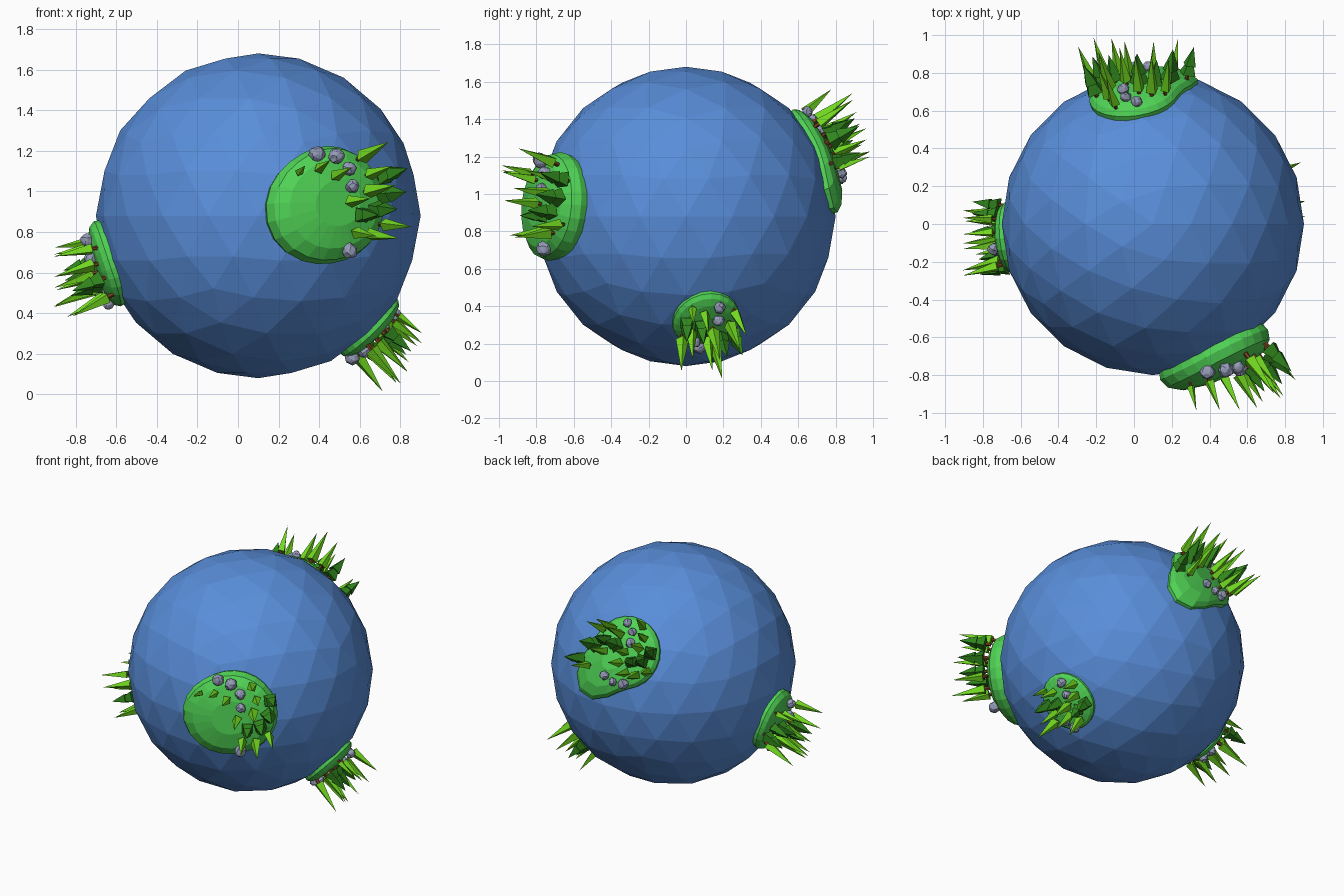
import bpy, bmesh, math, random
from mathutils import Vector, Matrix

if "Cube" in bpy.data.objects:
    bpy.data.objects.remove(bpy.data.objects["Cube"])

random.seed(4)
CENTRE = Vector((0.1, 0, 0.88))
R = 0.8


def material(name, rgb):
    m = bpy.data.materials.new(name)
    m.diffuse_color = (*rgb, 1)
    m.use_nodes = True
    m.node_tree.nodes["Principled BSDF"].inputs["Base Color"].default_value = m.diffuse_color
    return m


BLUE = material("water", (0.10, 0.27, 0.70))
GREEN = material("grass", (0.08, 0.65, 0.09))
DARK = material("dark_leaf", (0.03, 0.24, 0.012))
LIME = material("light_leaf", (0.17, 0.70, 0.015))
BROWN = material("bark", (0.18, 0.05, 0.015))
GREY = material("stone", (0.30, 0.33, 0.48))


def finish(bm, name, mats):
    me = bpy.data.meshes.new(name)
    bm.to_mesh(me)
    bm.free()
    for m in mats:
        me.materials.append(m)
    ob = bpy.data.objects.new(name, me)
    bpy.context.collection.objects.link(ob)


def frame(d):
    """Columns: east, north, outward."""
    d = Vector(d).normalized()
    east = Vector((0, 0, 1)).cross(d).normalized()
    return Matrix((east, d.cross(east), d)).transposed()


def place(d, radius):
    return Matrix.Translation(CENTRE + d * radius) @ frame(d).to_4x4()


def direction(f, ang, dist):
    """Unit direction at a distance along the globe from an island middle."""
    s = math.sin(dist / R)
    return f @ Vector((s * math.cos(ang), s * math.sin(ang), math.cos(dist / R)))


# Land: a dome whose rim is a circle stretched to one side
def land(name, f, reach, height):
    bm = bmesh.new()
    n = 24
    angles = [2 * math.pi * i / n for i in range(n)]
    rings = [[bm.verts.new(CENTRE + direction(f, a, t * reach(a)) * (R + height * h)) for a in angles]
             for t, h in ((0.35, 1), (0.68, 0.95), (0.87, 0.72), (0.97, 0.3), (1.0, -0.7))]
    bm.faces.new(rings[0])
    for a, b in zip(rings, rings[1:]):
        for i in range(n):
            j = (i + 1) % n
            bm.faces.new((a[i], b[i], b[j], a[j]))
    finish(bm, name, [GREEN])


def cone(bm, m, z, r1, r2, h, sides, mat):
    before = set(bm.faces)
    bmesh.ops.create_cone(bm, cap_ends=True, segments=sides, radius1=r1, radius2=r2, depth=h,
                          matrix=m @ Matrix.Translation((0, 0, z + h / 2)))
    for face in set(bm.faces) - before:
        face.material_index = mat


# Slim trees are one tall pyramid, firs are two stacked pyramids, both on a short trunk
def tree(bm, d, ground, slim):
    foot = CENTRE + d * ground
    k = random.uniform(0.85, 1.05)
    for axis, limit in enumerate((0.92, 1.0, 0.88)):
        middle = CENTRE.z if axis == 2 else 0
        room = limit - (foot[axis] - middle) * math.copysign(1, d[axis])
        if abs(d[axis]) > 0.3 and (axis < 2 or d.z < 0):
            k = min(k, room / (abs(d[axis]) * 0.265))
    m = place(d, ground - 0.015) @ Matrix.Rotation(random.uniform(0, 3), 4, 'Z') @ Matrix.Scale(k, 4)
    cone(bm, m, 0, 0.012, 0.012, 0.05, 5, 1)
    if slim:
        cone(bm, m, 0.04, 0.036, 0, 0.225, 4, 0)
    else:
        cone(bm, m, 0.035, 0.054, 0, 0.12, 4, 0)
        cone(bm, m, 0.09, 0.042, 0, 0.115, 4, 0)


def rock(bm, d, ground):
    made = bmesh.ops.create_icosphere(bm, subdivisions=2, radius=random.uniform(0.027, 0.04),
                                      matrix=place(d, ground + 0.012))
    for v in made["verts"]:
        v.co += Vector([random.uniform(-0.004, 0.004) for _ in range(3)])


# Island: land, then trees and rocks in a spiral scatter, leaving one bare patch
def island(name, mid, size, stretch, toward, power, height, count, bare):
    f = frame(mid)
    toward = math.radians(toward)

    def reach(a):
        return size + stretch * max(0, math.cos(a - toward)) ** power

    land(name + "_island", f, reach, height)
    slim, fir, stone = bmesh.new(), bmesh.new(), bmesh.new()
    ground = R + height
    for i in range(count):
        a = i * 2.39996
        t = 0.86 * math.sqrt((i + 0.5) / count)
        dist = t * reach(a)
        p = Vector((dist * math.cos(a), dist * math.sin(a)))
        if bare and (p - Vector(bare[:2])).length < bare[2]:
            continue
        d = direction(f, a, dist)
        if i % 4 == 3:
            rock(stone, d, ground - 0.3 * height * max(0, t - 0.7) / 0.16)
        else:
            tree(slim if i % 4 != 1 else fir, d, ground, i % 4 != 1)
    finish(slim, name + "_slim_trees", [LIME, BROWN])
    finish(fir, name + "_fir_trees", [DARK, BROWN])
    finish(stone, name + "_rocks", [GREY])


# Globe
bm = bmesh.new()
bmesh.ops.create_icosphere(bm, subdivisions=3, radius=R, matrix=Matrix.Translation(CENTRE))
finish(bm, "globe", [BLUE])

# Four islands
island("front", (0.36, -0.70, 0.06), 0.29, 0.07, 200, 2, 0.10, 30, (-0.20, -0.12, 0.23))
island("back", (-0.10, 0.68, 0.36), 0.245, 0.22, 225, 6, 0.05, 27, (-0.26, -0.26, 0.10))
island("left", (-0.74, -0.07, -0.26), 0.20, 0.05, 90, 2, 0.05, 19, None)
island("lower", (0.56, 0.11, -0.58), 0.185, 0.03, 90, 2, 0.04, 17, None)
